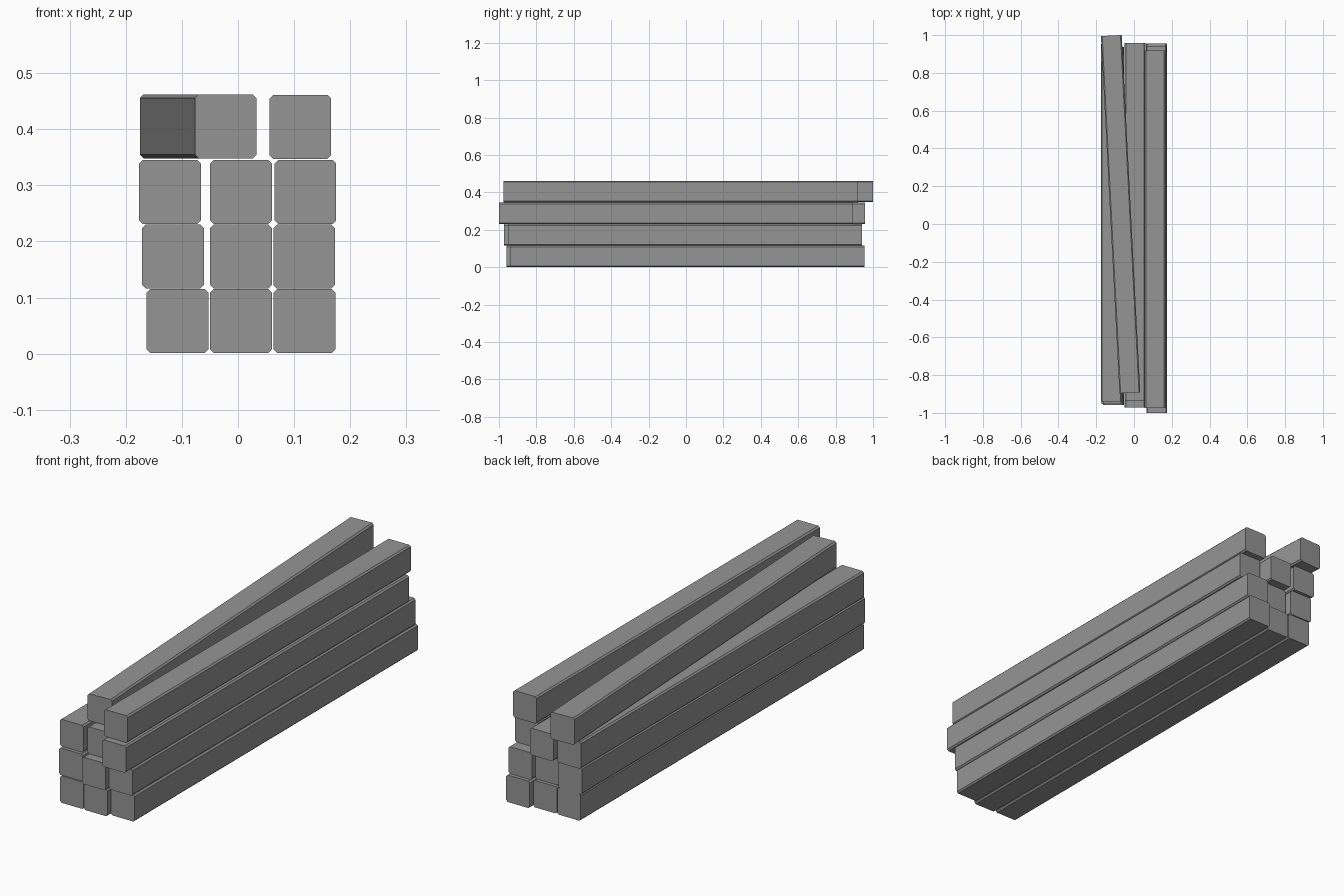
import bpy, bmesh, math

if "Cube" in bpy.data.objects:
    bpy.data.objects.remove(bpy.data.objects["Cube"])

W, H, L, C = 0.110, 0.114, 1.894, 0.0065  # beam width, height, length, chamfer

# Dark grey timber
timber = bpy.data.materials.new("dark_grey_timber")
timber.diffuse_color = (0.3, 0.3, 0.3, 1)
timber.use_nodes = True
timber.node_tree.nodes["Principled BSDF"].inputs["Base Color"].default_value = timber.diffuse_color


def beam(name, x, y, z, turn=0.0):
    """Square timber along y with four chamfered long edges; z is its underside."""
    bm = bmesh.new()
    w, h = W / 2, H / 2
    profile = [(w, h - C), (w - C, h), (C - w, h), (-w, h - C),
               (-w, C - h), (C - w, -h), (w - C, -h), (w, C - h)]
    face = bm.faces.new([bm.verts.new((px, -L / 2, pz)) for px, pz in profile])
    ext = bmesh.ops.extrude_face_region(bm, geom=[face], use_keep_orig=True)
    new = [v for v in ext["geom"] if isinstance(v, bmesh.types.BMVert)]
    bmesh.ops.translate(bm, verts=new, vec=(0, L, 0))
    bmesh.ops.recalc_face_normals(bm, faces=bm.faces)
    mesh = bpy.data.meshes.new(name)
    bm.to_mesh(mesh)
    bm.free()
    mesh.materials.append(timber)
    ob = bpy.data.objects.new(name, mesh)
    ob.location = (x, y, z + h)
    ob.rotation_euler.z = turn
    bpy.context.collection.objects.link(ob)


# Three full layers: (x centre, y centre) for left, middle and right beams
layers = [
    (0.001, [(-0.108, -0.010), (0.0055, -0.012), (0.1185, 0.008)]),
    (0.116, [(-0.116, -0.006), (0.0055, -0.025), (0.118, -0.006)]),
    (0.231, [(-0.121, 0.007), (0.0055, 0.011), (0.120, -0.053)]),
]
for i, (z, spots) in enumerate(layers, 1):
    for side, (x, y) in zip(("left", "middle", "right"), spots):
        beam(f"layer_{i}_{side}_beam", x, y, z)

# Top layer: one skewed beam and one straight beam
beam("top_skewed_beam", -0.071, 0.052, 0.348, math.radians(2.97))
beam("top_right_beam", 0.111, -0.028, 0.347)
